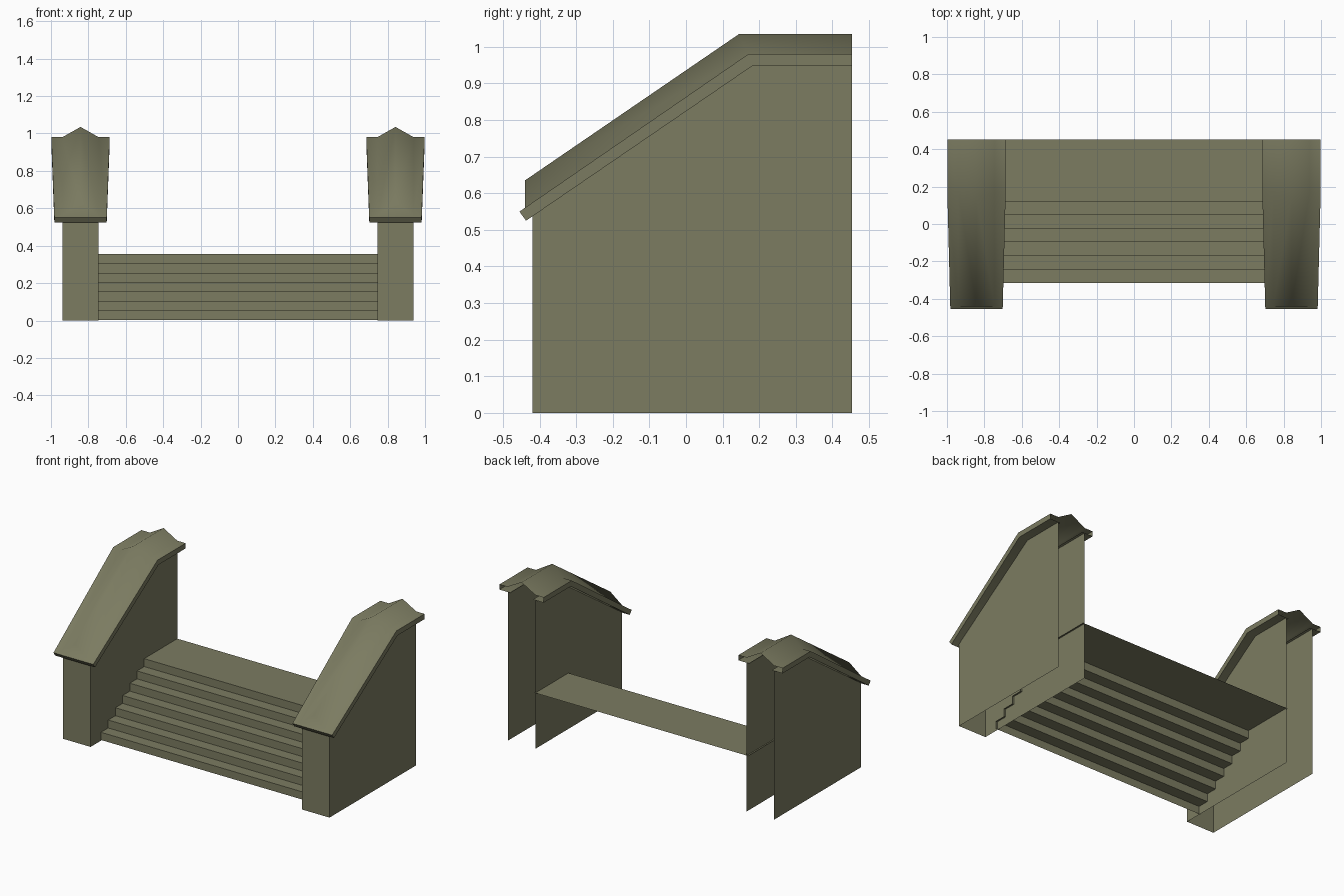
import bpy, bmesh, math

if "Cube" in bpy.data.objects:
    bpy.data.objects.remove(bpy.data.objects["Cube"])

stone = bpy.data.materials.new("olive_stone")
stone.diffuse_color = (0.2, 0.2, 0.12, 1)
stone.use_nodes = True
stone.node_tree.nodes["Principled BSDF"].inputs["Base Color"].default_value = stone.diffuse_color
BACK = 0.453
CX = 0.842          # centre line of each side wall


def make(name, faces, mirror=False, smooth=None, recalc=True):
    """Build an open shell from a list of faces given as point tuples."""
    bm = bmesh.new()
    for f in faces:
        bm.faces.new([bm.verts.new(p) for p in f])
    bmesh.ops.remove_doubles(bm, verts=bm.verts, dist=1e-5)
    if recalc:
        bmesh.ops.recalc_face_normals(bm, faces=bm.faces)
    me = bpy.data.meshes.new(name)
    bm.to_mesh(me)
    bm.free()
    me.materials.append(stone)
    ob = bpy.data.objects.new(name, me)
    bpy.context.collection.objects.link(ob)
    if smooth:
        bpy.context.view_layer.objects.active = ob
        ob.select_set(True)
        bpy.ops.object.shade_smooth_by_angle(angle=math.radians(smooth))
        ob.select_set(False)
    if mirror:
        ob.modifiers.new("Mirror", 'MIRROR').use_mirror_merge = False
    return ob


# Stairs: seven risers and treads as an open folded sheet, top tread is the landing
treads_y = [-0.315 + i * 0.0725 for i in range(7)] + [BACK]
profile = [(treads_y[0], 0.004)]
for i in range(7):
    z = 0.053 + i * 0.0505
    profile += [(treads_y[i], z), (treads_y[i + 1], z)]
W = 0.755
make("stairs", [[(-W, *a), (W, *a), (W, *b), (-W, *b)]
                for a, b in zip(profile, profile[1:])], recalc=False)

# Side walls: two sheets and a front panel, open at the back and bottom
side = [(-0.42, 0), (BACK, 0), (BACK, 0.947), (0.18, 0.947), (-0.42, 0.537)]
xi, xo = CX - 0.097, CX + 0.097
make("side_wall", [[(xo, *p) for p in side],
                   [(xi, *p) for p in reversed(side)],
                   [(xi, *side[0]), (xo, *side[0]), (xo, *side[4]), (xi, *side[4])]],
     mirror=True)


# Coping: rails of (half width, y, z) at the front, the bend and the back
def rail(widths, pts):
    return [[(CX + s * w, y, z) for w, (y, z) in zip(widths, pts)] for s in (-1, 1)]


low = [(-0.437, 0.525), (0.18, 0.947), (BACK, 0.947)]
high = [(-0.455, 0.55), (0.17, 0.98), (BACK, 0.98)]
base = [(-0.44, 0.5603), (0.17, 0.98), (BACK, 0.98)]
apex = [(-0.44, 0.635), (0.145, 1.035), (BACK, 1.035)]
lip = (0.14, 0.156, 0.156)
under_l, under_r = rail((0.08,) * 3, low)
low_l, low_r = rail(lip, low)
high_l, high_r = rail(lip, high)
base_l, base_r = rail((0.097,) * 3, base)
ridge = rail((0,) * 3, apex)[0]

rails = [under_l, low_l, high_l, base_l, ridge, base_r, high_r, low_r, under_r]
faces = [[a[i], b[i], b[i + 1], a[i + 1]]
         for a, b in zip(rails, rails[1:]) for i in range(2)]
# Front end of the coping: lip edge, lip top, gable and underside
faces.append([low_l[0], under_l[0], under_r[0], low_r[0], high_r[0], high_l[0]])
faces.append([high_l[0], high_r[0], base_r[0], base_l[0]])
faces.append([base_l[0], base_r[0], ridge[0]])
faces.append([(CX - 0.08, -0.437, 0.5251), (CX - 0.08, -0.412, 0.542),
              (CX + 0.08, -0.412, 0.542), (CX + 0.08, -0.437, 0.5251)])
make("coping", faces, mirror=True, smooth=65)
